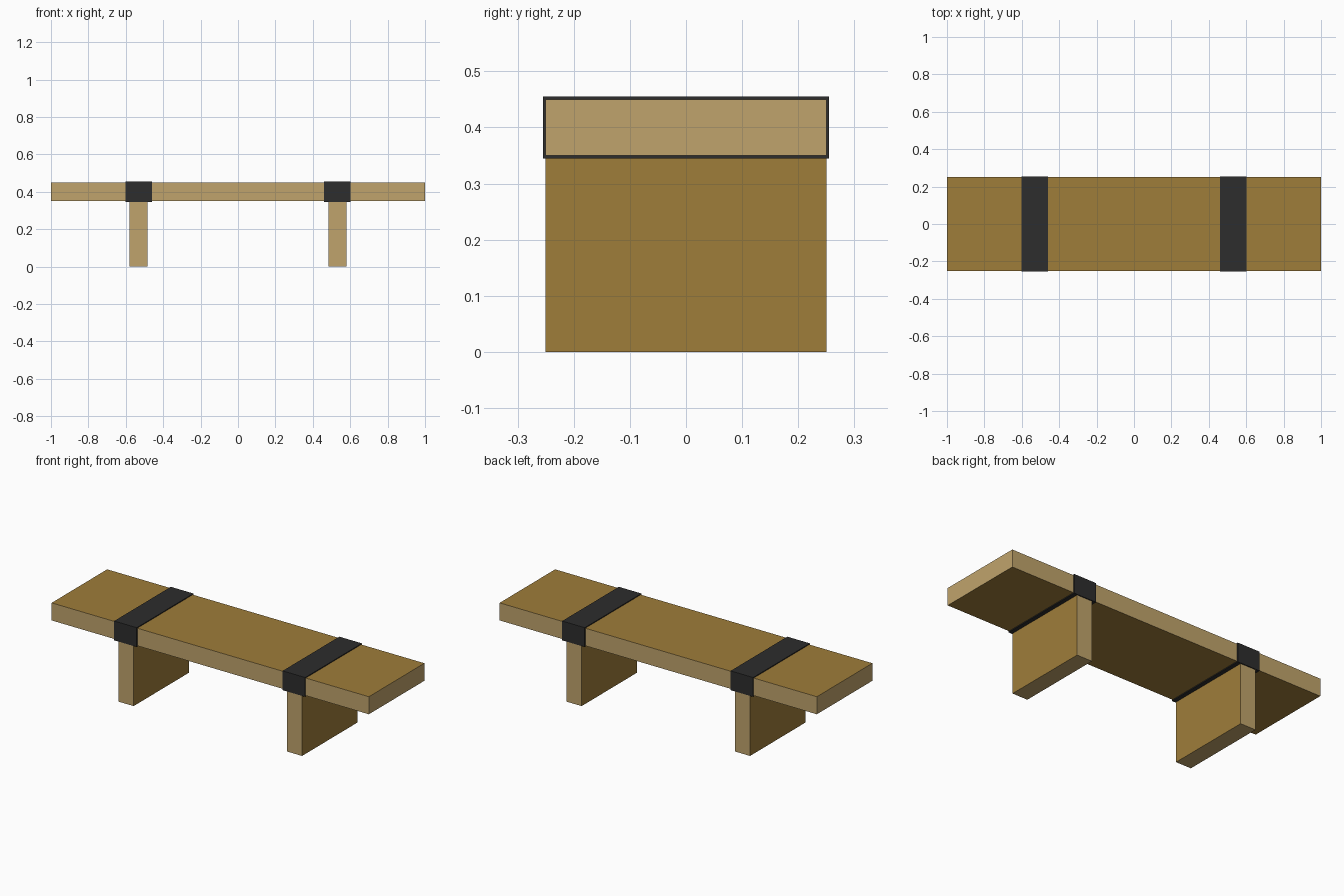
import bpy, bmesh

if "Cube" in bpy.data.objects:
    bpy.data.objects.remove(bpy.data.objects["Cube"])


def srgb(r, g, b):
    lin = lambda c: c / 12.92 if c <= 0.04045 else ((c + 0.055) / 1.055) ** 2.4
    return tuple(lin(c / 255) for c in (r, g, b)) + (1.0,)


def material(name, rgb):
    m = bpy.data.materials.new(name)
    m.diffuse_color = srgb(*rgb)
    m.use_nodes = True
    m.node_tree.nodes["Principled BSDF"].inputs["Base Color"].default_value = m.diffuse_color
    return m


broad_wood = material("broad wood", (159, 125, 58))
edge_wood = material("edge wood", (192, 164, 108))
black_strap = material("black strap", (45, 45, 45))


def finish(name, bm, mats):
    bmesh.ops.recalc_face_normals(bm, faces=bm.faces)
    me = bpy.data.meshes.new(name)
    bm.to_mesh(me)
    bm.free()
    for m in mats:
        me.materials.append(m)
    ob = bpy.data.objects.new(name, me)
    bpy.context.collection.objects.link(ob)
    return ob


def plank(name, lo, hi, axis):
    """Box with darker wood on the two broad faces along the given axis."""
    bm = bmesh.new()
    bmesh.ops.create_cube(bm, size=1)
    for v in bm.verts:
        v.co = [lo[i] + (v.co[i] + 0.5) * (hi[i] - lo[i]) for i in range(3)]
    bm.normal_update()
    for f in bm.faces:
        f.material_index = 0 if abs(f.normal[axis]) > 0.5 else 1
    return finish(name, bm, [broad_wood, edge_wood])


def strap(name, x0, x1):
    """Thin closed band wrapped around the seat."""
    bm = bmesh.new()
    loops = []
    for x in (x0, x1):
        for y, z0, z1 in ((0.255, 0.345, 0.455), (0.249, 0.351, 0.449)):
            loops.append([bm.verts.new((x, *p)) for p in
                          ((-y, z0), (y, z0), (y, z1), (-y, z1))])
    # outer wall, inner wall, two rims
    for a, b in ((0, 2), (1, 3), (0, 1), (2, 3)):
        for i in range(4):
            j = (i + 1) % 4
            bm.faces.new((loops[a][i], loops[a][j], loops[b][j], loops[b][i]))
    return finish(name, bm, [black_strap])


# Seat board
plank("seat", (-1, -0.25, 0.35), (1, 0.25, 0.45), 2)

# Legs and the straps above them
for side, s in (("left", -1), ("right", 1)):
    c = 0.531 * s
    plank(side + "_leg", (c - 0.048, -0.25, 0), (c + 0.048, 0.25, 0.35), 0)
    strap(side + "_strap", c - 0.071, c + 0.071)
